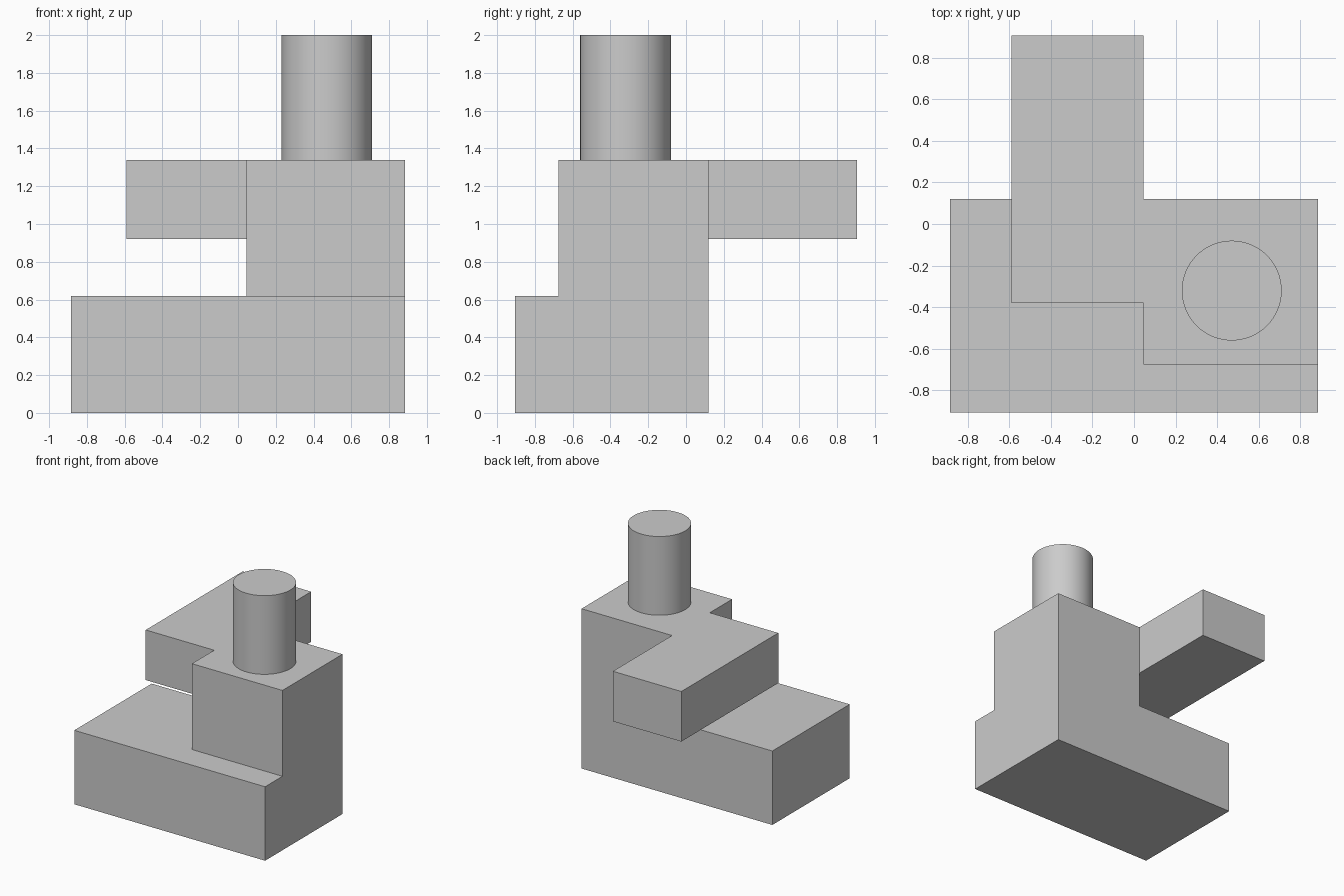
import bpy
import math

cube = bpy.data.objects.get("Cube")
if cube:
    bpy.data.objects.remove(cube, do_unlink=True)

# Single plain grey
grey = bpy.data.materials.new("plain grey")
grey.use_nodes = True
colour = (0.6, 0.6, 0.6, 1.0)
grey.diffuse_color = colour
grey.node_tree.nodes["Principled BSDF"].inputs["Base Color"].default_value = colour


def box(name, low, high):
    """Box between two opposite corners."""
    centre = [(a + b) / 2 for a, b in zip(low, high)]
    bpy.ops.mesh.primitive_cube_add(size=1, location=centre)
    obj = bpy.context.object
    obj.name = name
    obj.scale = [b - a for a, b in zip(low, high)]
    bpy.ops.object.transform_apply(location=True, rotation=False, scale=True)
    obj.data.materials.append(grey)
    return obj


SIDE, BACK, SHELF, DECK, INNER = 0.885, 0.12, 0.62, 1.34, 0.045

# Stepped body: base slab, upright block, and arm reaching backwards
body = box("stepped_body", (-SIDE, -0.905, 0), (SIDE, BACK, SHELF))
block = box("upright_block", (INNER, -0.675, 0.3), (SIDE, BACK, DECK))
arm = box("rear_arm", (-0.59, -0.38, 0.92), (INNER, 0.905, DECK))

# Fuse the three boxes into one solid
for part in (block, arm):
    bpy.context.view_layer.objects.active = body
    union = body.modifiers.new("union", "BOOLEAN")
    union.operation = "UNION"
    union.solver = "EXACT"
    union.object = part
    bpy.ops.object.modifier_apply(modifier=union.name)
    bpy.data.objects.remove(part, do_unlink=True)

# Round post standing on the block
bpy.ops.mesh.primitive_cylinder_add(vertices=64, radius=0.24, depth=2 - DECK,
                                    location=(0.47, -0.32, (2 + DECK) / 2))
post = bpy.context.object
post.name = "round_post"
post.data.materials.append(grey)
bpy.ops.object.shade_smooth_by_angle(angle=math.radians(30))
